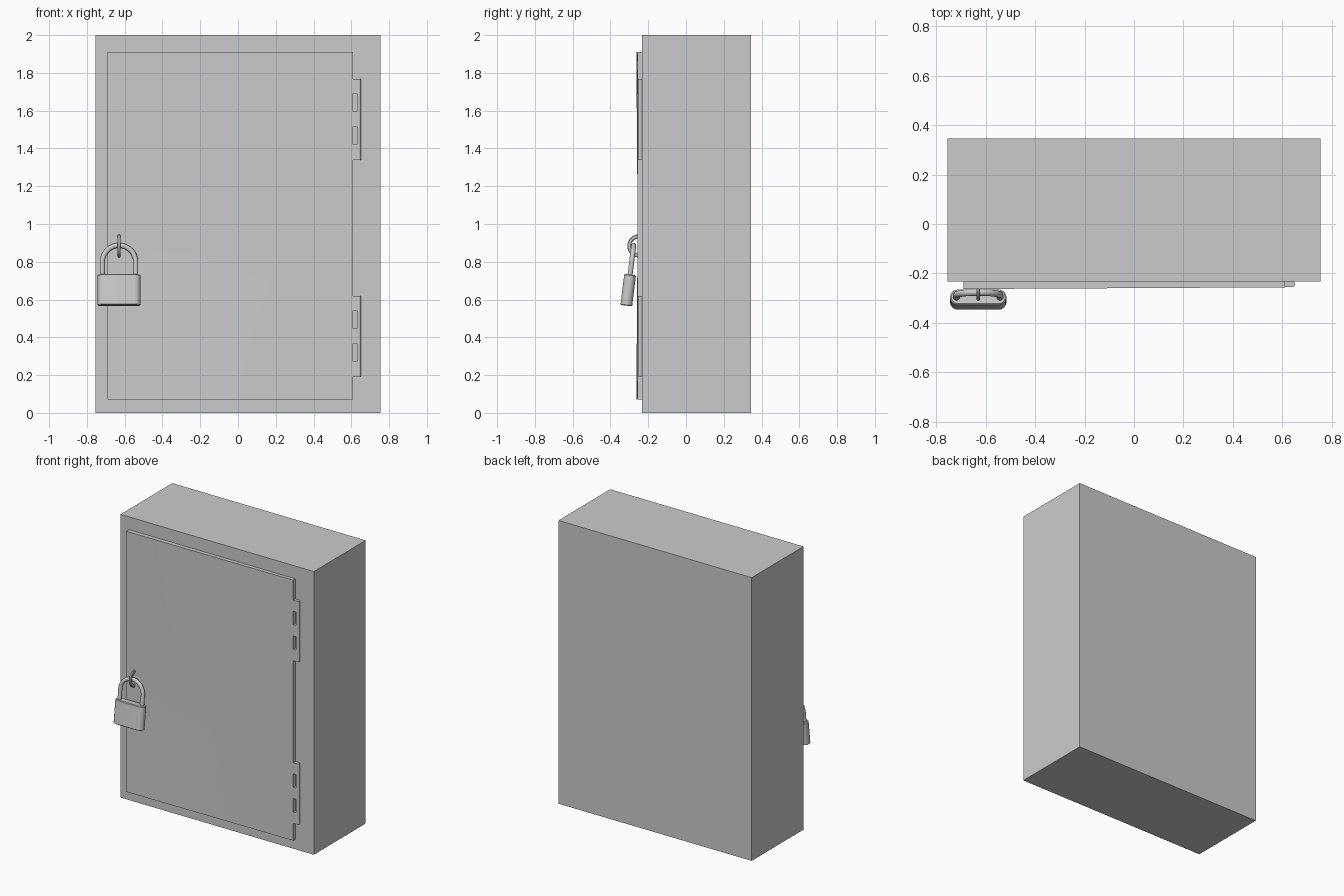
import bpy, bmesh
from math import sin, cos, pi, radians
from mathutils import Matrix

if "Cube" in bpy.data.objects:
    bpy.data.objects.remove(bpy.data.objects["Cube"])


def finish(name, bm, smooth=False):
    bmesh.ops.recalc_face_normals(bm, faces=bm.faces)
    me = bpy.data.meshes.new(name)
    bm.to_mesh(me)
    bm.free()
    ob = bpy.data.objects.new(name, me)
    bpy.context.collection.objects.link(ob)
    if smooth:
        bpy.ops.object.select_all(action='DESELECT')
        bpy.context.view_layer.objects.active = ob
        ob.select_set(True)
        bpy.ops.object.shade_smooth_by_angle(angle=radians(35))
    return ob


def add_box(bm, x0, x1, y0, y1, z0, z1):
    m = (Matrix.Translation(((x0 + x1) / 2, (y0 + y1) / 2, (z0 + z1) / 2))
         @ Matrix.Diagonal((x1 - x0, y1 - y0, z1 - z0, 1)))
    return bmesh.ops.create_cube(bm, size=1, matrix=m)['verts']


# Cabinet body
bm = bmesh.new()
add_box(bm, -0.755, 0.755, -0.232, 0.345, 0, 2)
finish("cabinet_body", bm)

# Door, slightly warped outwards at its free corners
bm = bmesh.new()
add_box(bm, -0.69, 0.61, -0.256, -0.23, 0.07, 1.91)
bmesh.ops.subdivide_edges(bm, edges=[e for e in bm.edges if e.calc_length() > 0.5],
                          cuts=5, use_grid_fill=True)
for v in bm.verts:
    if v.co.y < -0.24:
        v.co.y -= 0.007 * (0.61 - v.co.x) / 1.3 * abs(v.co.z - 0.99) / 0.92
finish("door", bm, True)

# Hinges: round-fronted strip with two open slots beside the door
for name, z0 in (("upper_hinge", 1.34), ("lower_hinge", 0.192)):
    bm = bmesh.new()
    pts = [(0.63, -0.23), (0.63, -0.255)]
    pts += [(0.64 + 0.011 * sin(a), -0.243 - 0.012 * cos(a))
            for a in (i * pi / 8 for i in range(8))] + [(0.64, -0.23)]
    f = bm.faces.new([bm.verts.new((x, y, z0)) for x, y in pts])
    ex = bmesh.ops.extrude_face_region(bm, geom=[f])['geom']
    bmesh.ops.translate(bm, vec=(0, 0, 0.428),
                        verts=[g for g in ex if isinstance(g, bmesh.types.BMVert)])
    for a, b in ((0, 0.08), (0.175, 0.255), (0.35, 0.428)):
        add_box(bm, 0.6, 0.63, -0.255, -0.23, z0 + a, z0 + b)
    finish(name, bm, True)

# Staple: flat ring half sunk into the door
bm = bmesh.new()
N, rings = 32, []
for i in range(N):
    a = 2 * pi * i / N
    rings.append([bm.verts.new((-0.63 + dx, -0.25 + r * cos(a), 0.884 + r * sin(a)))
                  for r, dx in ((0.057, -0.007), (0.061, -0.004), (0.061, 0.004), (0.057, 0.007),
                                (0.044, 0.007), (0.04, 0.004), (0.04, -0.004), (0.044, -0.007))])
for i in range(N):
    p, q = rings[i], rings[(i + 1) % N]
    for j in range(8):
        k = (j + 1) % 8
        bm.faces.new((p[j], p[k], q[k], q[j]))
finish("staple_ring", bm, True)

# Padlock frame: origin at the base of the lock, leaning back to the door
tilt = Matrix.Translation((-0.63, -0.316, 0.568)) @ Matrix.Rotation(radians(-7), 4, 'X')

# Padlock body: stadium section with softened rims
bm = bmesh.new()
loops = []
for z, inset in ((0, 0.005), (0.004, 0), (0.161, 0), (0.165, 0.005)):
    r = 0.031 - inset
    loop = []
    for s in (1, -1):
        for i in range(13):
            a = -pi / 2 + pi * i / 12
            loop.append(bm.verts.new((s * (0.083 + r * cos(a)), s * r * sin(a), z)))
    loops.append(loop)
for p, q in zip(loops, loops[1:]):
    for i in range(len(p)):
        k = (i + 1) % len(p)
        bm.faces.new((p[i], p[k], q[k], q[i]))
bm.faces.new(loops[0])
bm.faces.new(loops[-1])
finish("padlock_body", bm, True).matrix_world = tilt

# Shackle: round tube along an inverted U
R, t, zc = 0.088, 0.0135, 0.233
path = [(R, 0.15, 0.0)] + [(R * cos(a), zc + R * sin(a), a)
                           for a in (pi * i / 24 for i in range(25))] + [(-R, 0.15, pi)]
bm = bmesh.new()
rings = []
for x, z, a in path:
    rings.append([bm.verts.new((x + t * cos(b) * cos(a), t * sin(b), z + t * cos(b) * sin(a)))
                  for b in (2 * pi * j / 14 for j in range(14))])
for p, q in zip(rings, rings[1:]):
    for j in range(14):
        k = (j + 1) % 14
        bm.faces.new((p[j], p[k], q[k], q[j]))
bm.faces.new(rings[0])
bm.faces.new(rings[-1])
finish("padlock_shackle", bm, True).matrix_world = tilt
